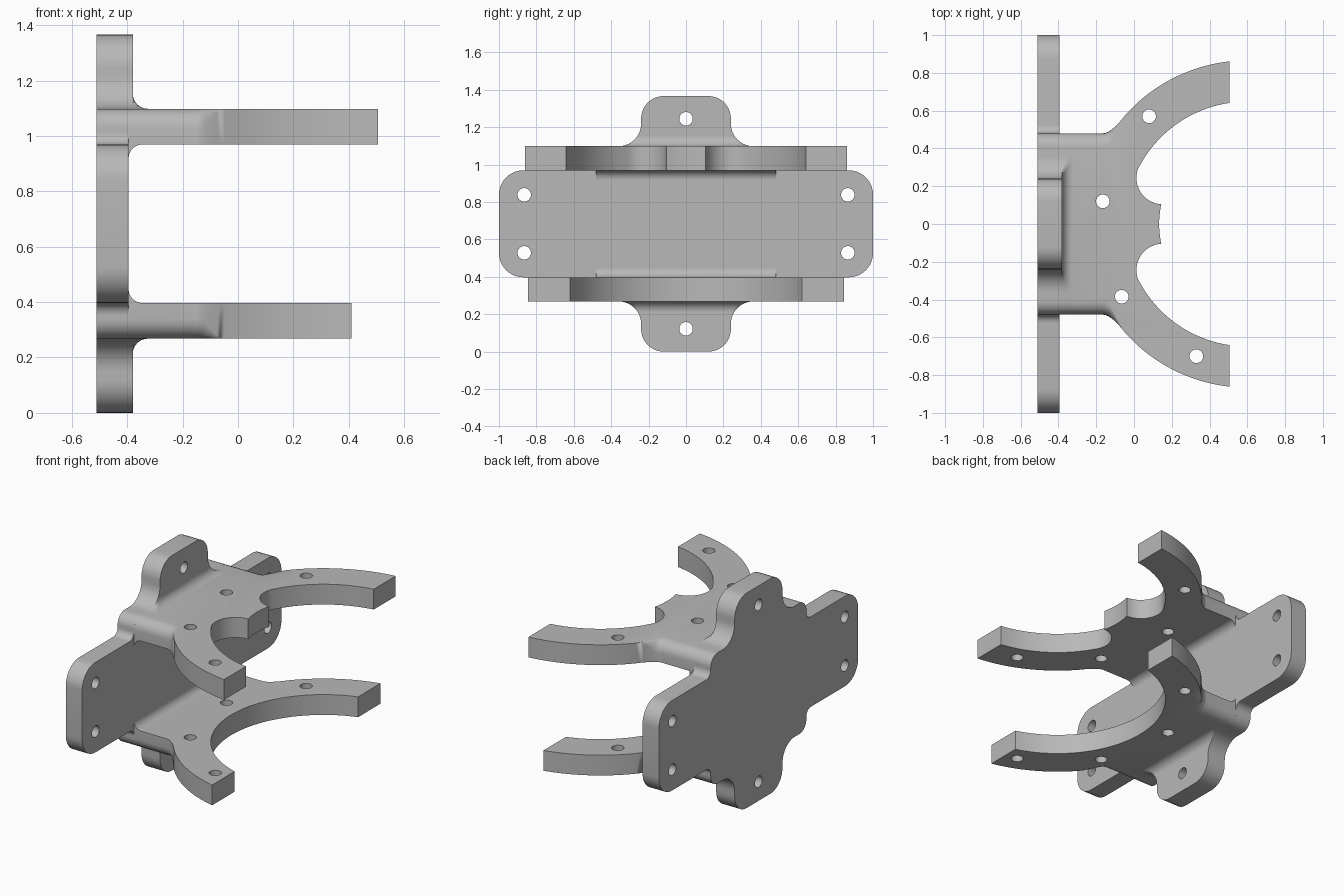
import bpy, bmesh, math
from mathutils import Matrix

if "Cube" in bpy.data.objects:
    bpy.data.objects.remove(bpy.data.objects["Cube"])

ZC = 0.683                       # mid height
BACK, FRONT, PAD = -0.51, -0.395, -0.38   # plate back, plate front, tab front
INNER, OUTER, HALF = 0.286, 0.415, 0.683  # shelf faces and tab end, from mid height
RING_X, R_OUT, R_IN = 0.6, 0.866, 0.648   # ring that the arms follow

metal = bpy.data.materials.new("grey metal")
metal.diffuse_color = (0.48, 0.48, 0.48, 1)
metal.use_nodes = True
metal.node_tree.nodes["Principled BSDF"].inputs["Base Color"].default_value = metal.diffuse_color


def arc(cx, cy, r, a0, a1, n=10):
    """Points on an arc, angles in degrees."""
    return [(cx + r * math.cos(math.radians(a0 + (a1 - a0) * i / n)),
             cy + r * math.sin(math.radians(a0 + (a1 - a0) * i / n))) for i in range(n + 1)]


def make(name, rings, caps=True, closed=False):
    """Skin a list of equal-length vertex rings into a smooth-shaded object."""
    bm = bmesh.new()
    rows = [[bm.verts.new(p) for p in ring] for ring in rings]
    n = len(rows[0])
    for a, b in zip(rows, rows[1:]):
        for i in range(n):
            j = (i + 1) % n
            bm.faces.new((a[i], a[j], b[j], b[i]))
    if caps:
        bm.faces.new(rows[0][::-1])
        bm.faces.new(rows[-1])
    bmesh.ops.remove_doubles(bm, verts=bm.verts, dist=1e-5)
    bmesh.ops.recalc_face_normals(bm, faces=bm.faces)
    me = bpy.data.meshes.new(name)
    bm.to_mesh(me)
    bm.free()
    ob = bpy.data.objects.new(name, me)
    bpy.context.collection.objects.link(ob)
    me.materials.append(metal)
    return ob


def finish(ob):
    bpy.ops.object.select_all(action='DESELECT')
    ob.select_set(True)
    bpy.context.view_layer.objects.active = ob
    bpy.ops.object.shade_smooth_by_angle(angle=math.radians(30))


def drill(ob, places, axis):
    """Cut round through holes along the x or z axis."""
    bm = bmesh.new()
    for p in places:
        m = Matrix.Translation(p)
        if axis == 'x':
            m = m @ Matrix.Rotation(math.pi / 2, 4, 'Y')
        bmesh.ops.create_cone(bm, cap_ends=True, segments=32, radius1=0.036,
                              radius2=0.036, depth=0.5, matrix=m)
    me = bpy.data.meshes.new("hole_cutter")
    bm.to_mesh(me)
    bm.free()
    me.materials.append(metal)
    cutter = bpy.data.objects.new("hole_cutter", me)
    cutter.hide_render = True
    bpy.context.collection.objects.link(cutter)
    mod = ob.modifiers.new("holes", 'BOOLEAN')
    mod.operation, mod.solver, mod.object = 'DIFFERENCE', 'EXACT', cutter
    bpy.context.view_layer.objects.active = ob
    bpy.ops.object.modifier_apply(modifier=mod.name)
    bpy.data.objects.remove(cutter)


# Back plate: one quarter of the silhouette, mirrored both ways
tab_edge = arc(0.36, 0.535, 0.12, 270, 180) + arc(0.12, 0.563, 0.12, 0, 90)
quarter = (arc(0.87, 0.156, 0.13, 0, 90) + arc(0.525, 0.331, 0.045, 270, 180)
           + arc(0.41, 0.345, 0.07, 0, 90) + tab_edge)
top = quarter + [(-y, z) for y, z in reversed(quarter)]
outline = top + [(y, -z) for y, z in reversed(top)]
plate = make("back_plate", [[(x, y, ZC + z) for y, z in outline] for x in (BACK, FRONT)])
tab_holes = [(-0.45, 0, ZC + s * 0.5615) for s in (1, -1)]
drill(plate, tab_holes + [(-0.45, sy * 0.865, ZC + sz * 0.155)
                          for sy in (1, -1) for sz in (1, -1)], 'x')
finish(plate)


def shelf(name, tip, scalloped, s):
    """Neck with one rounded edge that runs out into two curved arms."""
    half = [(FRONT, 0.48)]
    p0, p1, p2 = (-0.165, 0.48), (-0.126, 0.48), (-0.065, 0.553)
    for i in range(11):
        t = i / 10
        half.append(tuple((1 - t) ** 2 * a + 2 * t * (1 - t) * b + t * t * c
                          for a, b, c in zip(p0, p1, p2)))
    start = math.degrees(math.atan2(0.553, -0.665))
    end = math.degrees(math.acos((tip - RING_X) / R_OUT))
    half += arc(RING_X, 0, R_OUT, start, end, 24)[1:]
    begin = math.degrees(math.acos((tip - RING_X) / R_IN))
    if scalloped:
        half += arc(RING_X, 0, R_IN, begin, 151.5, 20)
        half += arc(0.152, 0.2436, 0.139, 151.5, 267, 16)[1:]
        half += arc(RING_X, 0, 0.467, 167, 180, 6)[1:]
    else:
        half += arc(RING_X, 0, R_IN, begin, 180, 32)
    path = half[:-1] + [(half[-1][0], 0)] + [(x, -y) for x, y in reversed(half[:-1])]

    def layer(angle):
        ring = []
        for x, y in path:
            r = 0.07 * max(0, min(1, (-0.065 - x) / 0.065)) if abs(y) > 0.47 else 0
            inset = math.copysign(r * (1 - math.cos(angle)), y)
            ring.append((x, y - inset, ZC + s * (OUTER - r + r * math.sin(angle))))
        return ring

    base = [(x, y, ZC + s * INNER) for x, y in path]
    ob = make(name, [base] + [layer(math.radians(a)) for a in range(0, 91, 15)])
    drill(ob, [(x, y, ZC + s * 0.35) for x, y in
               ((0.08, 0.57), (-0.165, 0.12), (-0.065, -0.385), (0.33, -0.7))], 'z')
    finish(ob)


shelf("upper_shelf", 0.505, True, 1)
shelf("lower_shelf", 0.41, False, -1)

for s, side in ((1, "upper"), (-1, "lower")):
    # Raised front of the tab
    face = tab_edge + [(-y, z) for y, z in reversed(tab_edge)]
    pad = make(side + "_tab_face", [[(x, y, ZC + s * z) for y, z in face]
                                    for x in (FRONT, PAD)])
    drill(pad, [tab_holes[0 if s == 1 else 1]], 'x')
    finish(pad)

    # Fillet from the tab onto the shelf, trimmed by the flared foot of the tab
    flare = [(y, z) for y, z in tab_edge[:11]]
    stations = [(-y, z) for y, z in flare] + [(y, z) for y, z in reversed(flare)]
    curve = arc(-0.325, 0.47, 0.055, 180, 270)
    rings = []
    for y, limit in stations:
        cap = 1 if abs(y) < 0.241 else limit
        rings.append([(PAD, y, ZC + s * OUTER)]
                     + [(x, y, ZC + s * min(z, cap)) for x, z in curve])
    finish(make(side + "_tab_fillet", rings, caps=False))

    # Fillet between the plate and the inner face of the shelf
    section = [(FRONT, INNER)] + arc(-0.345, 0.236, 0.05, 90, 180)
    finish(make(side + "_inner_fillet", [[(x, y, ZC + s * z) for x, z in section]
                                         for y in (-0.48, 0.48)]))
